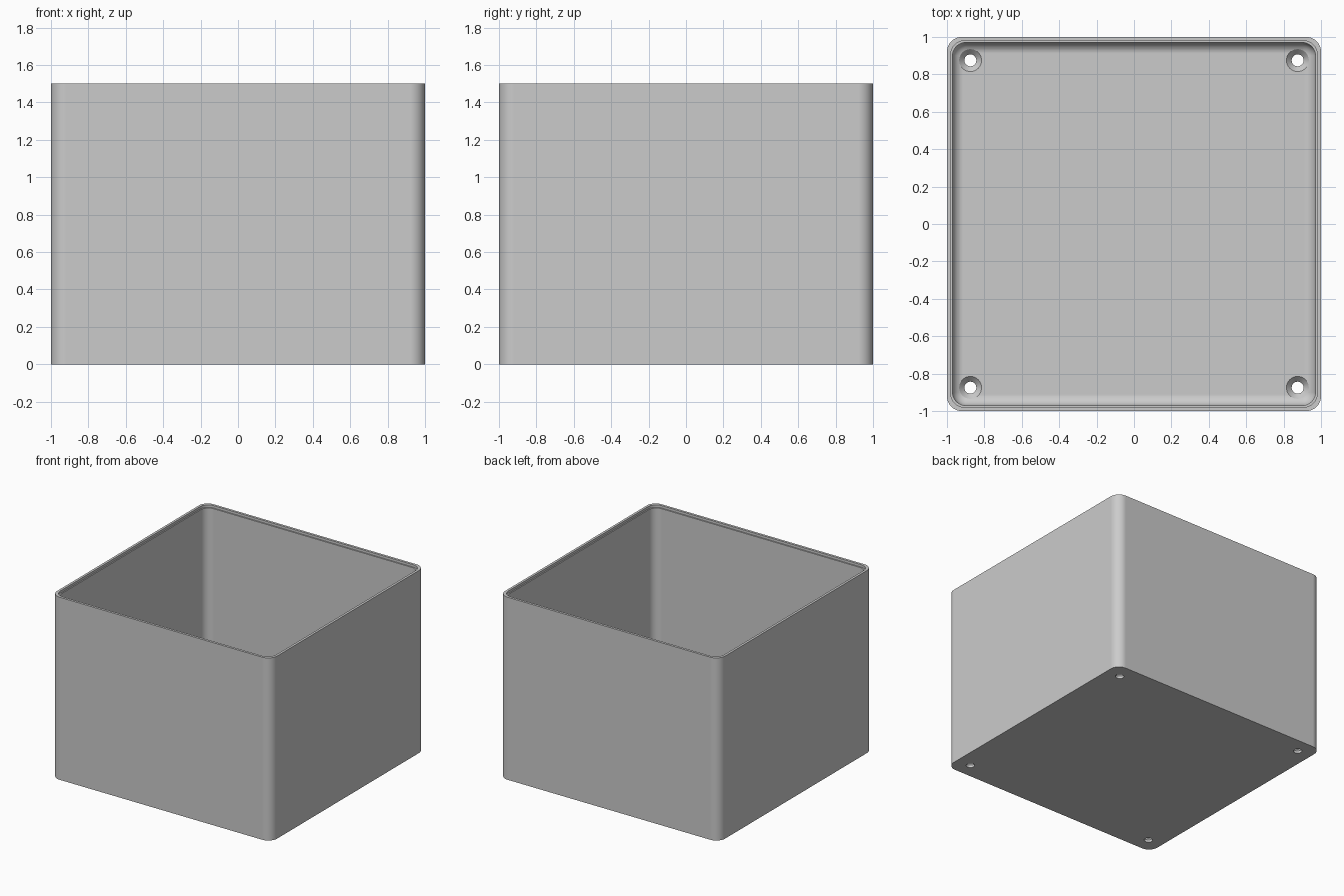
import bpy, bmesh, math

cube = bpy.data.objects.get("Cube")
if cube:
    bpy.data.objects.remove(cube, do_unlink=True)

HEIGHT = 1.5
FLOOR = 0.05
WALL = 0.97        # inner half width
CORNER = 0.07      # inner corner radius
FILLET = 0.06      # floor to wall
HOLE = 0.875       # screw hole offset

grey = bpy.data.materials.new("light_grey")
grey.use_nodes = True
colour = (0.6, 0.6, 0.6, 1)
grey.diffuse_color = colour
grey.node_tree.nodes["Principled BSDF"].inputs["Base Color"].default_value = colour


def rounded_loop(bm, half, radius, z, steps=10):
    """One rounded square ring of vertices at height z."""
    ring = []
    for quarter in range(4):
        mid = math.pi / 4 + quarter * math.pi / 2
        cx = math.copysign(half - radius, math.cos(mid))
        cy = math.copysign(half - radius, math.sin(mid))
        for i in range(steps + 1):
            a = (quarter + i / steps) * math.pi / 2
            ring.append(bm.verts.new((cx + radius * math.cos(a), cy + radius * math.sin(a), z)))
    return ring


def bridge(bm, rings):
    """Join consecutive rings with quads and cap both ends."""
    for low, high in zip(rings, rings[1:]):
        n = len(low)
        for i in range(n):
            j = (i + 1) % n
            bm.faces.new((low[i], low[j], high[j], high[i]))
    bm.faces.new(rings[0][::-1])
    bm.faces.new(rings[-1])


def finish(bm, name):
    bmesh.ops.recalc_face_normals(bm, faces=bm.faces)
    mesh = bpy.data.meshes.new(name)
    bm.to_mesh(mesh)
    bm.free()
    mesh.materials.append(grey)
    obj = bpy.data.objects.new(name, mesh)
    bpy.context.collection.objects.link(obj)
    return obj


# Box shell: outer wall, stepped rim, inner wall, floor fillet
profile = [(1, 0.08, 0), (1, 0.08, HEIGHT), (0.98, 0.075, HEIGHT),
           (0.98, 0.075, HEIGHT - 0.02), (WALL, CORNER, HEIGHT - 0.02)]
for i in range(9):
    a = i / 8 * math.pi / 2
    inset = FILLET * (1 - math.cos(a))
    profile.append((WALL - inset, CORNER - inset, FLOOR + FILLET * (1 - math.sin(a))))
bm = bmesh.new()
bridge(bm, [rounded_loop(bm, *p) for p in profile])
box = finish(bm, "open_box")

# Countersunk screw holes, one in each corner of the floor
bm = bmesh.new()
for sx in (-1, 1):
    for sy in (-1, 1):
        rings = []
        for r, z in ((0.032, -0.1), (0.032, 0.02), (0.06, FLOOR), (0.06, 0.15)):
            rings.append([bm.verts.new((sx * HOLE + r * math.cos(k * math.tau / 32),
                                        sy * HOLE + r * math.sin(k * math.tau / 32), z))
                          for k in range(32)])
        bridge(bm, rings)
cutter = finish(bm, "screw_hole_cutter")
cutter.hide_render = True

bpy.ops.object.select_all(action="DESELECT")
box.select_set(True)
bpy.context.view_layer.objects.active = box
cut = box.modifiers.new("screw_holes", "BOOLEAN")
cut.operation = "DIFFERENCE"
cut.solver = "EXACT"
cut.object = cutter
bpy.ops.object.modifier_apply(modifier=cut.name)
bpy.data.objects.remove(cutter, do_unlink=True)

# Smooth corners, flat walls
bpy.ops.object.shade_smooth_by_angle(angle=math.radians(30))
normals = box.modifiers.new("flat_walls", "WEIGHTED_NORMAL")
normals.keep_sharp = True
